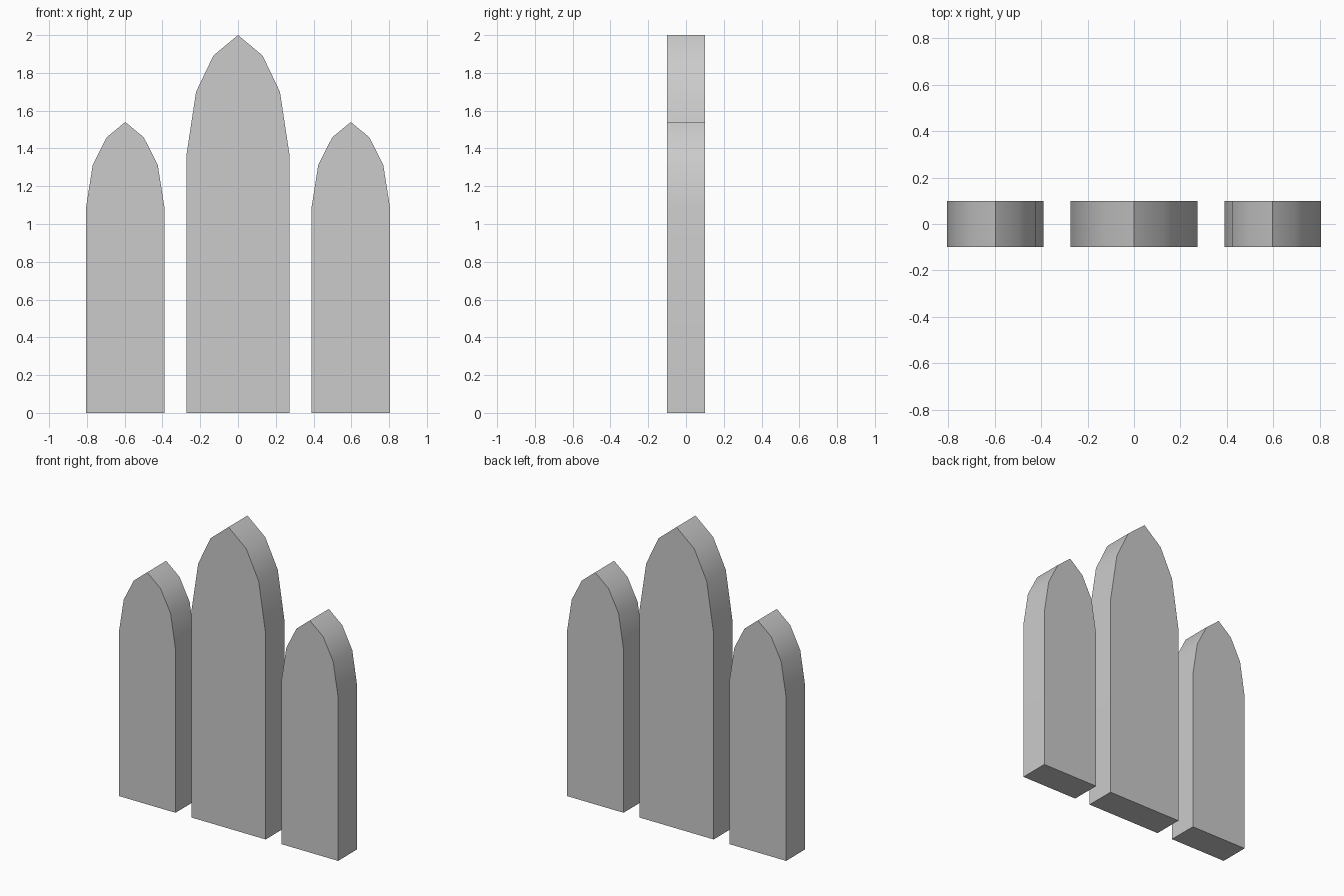
import bpy
import bmesh
import math

if "Cube" in bpy.data.objects:
    bpy.data.objects.remove(bpy.data.objects["Cube"])

DEPTH = 0.2


def lancet(name, cx, right_side, apex):
    """Pointed-arch slab: mirrored half profile extruded through the depth."""
    profile = right_side + [(0, apex)] + [(-x, z) for x, z in reversed(right_side)]
    bm = bmesh.new()
    face = bm.faces.new([bm.verts.new((x, -DEPTH / 2, z)) for x, z in profile])
    ext = bmesh.ops.extrude_face_region(bm, geom=[face])
    back = [v for v in ext["geom"] if isinstance(v, bmesh.types.BMVert)]
    bmesh.ops.translate(bm, verts=back, vec=(0, DEPTH, 0))
    bmesh.ops.recalc_face_normals(bm, faces=bm.faces)
    mesh = bpy.data.meshes.new(name)
    bm.to_mesh(mesh)
    bm.free()
    obj = bpy.data.objects.new(name, mesh)
    obj.location.x = cx
    bpy.context.collection.objects.link(obj)
    # Smooth along the arch, sharp at the apex and the slab edges
    bpy.ops.object.select_all(action="DESELECT")
    obj.select_set(True)
    bpy.context.view_layer.objects.active = obj
    bpy.ops.object.shade_smooth_by_angle(angle=math.radians(32))
    return obj


# Tall middle panel
lancet("center_panel", 0,
       [(0.273, 0), (0.273, 1.364), (0.222, 1.70), (0.13, 1.892)], 2.0)

# Shorter panels either side
for side, sign in (("left", -1), ("right", 1)):
    lancet(side + "_panel", sign * 0.597,
           [(0.208, 0), (0.208, 1.085), (0.172, 1.313), (0.098, 1.459)], 1.54)
